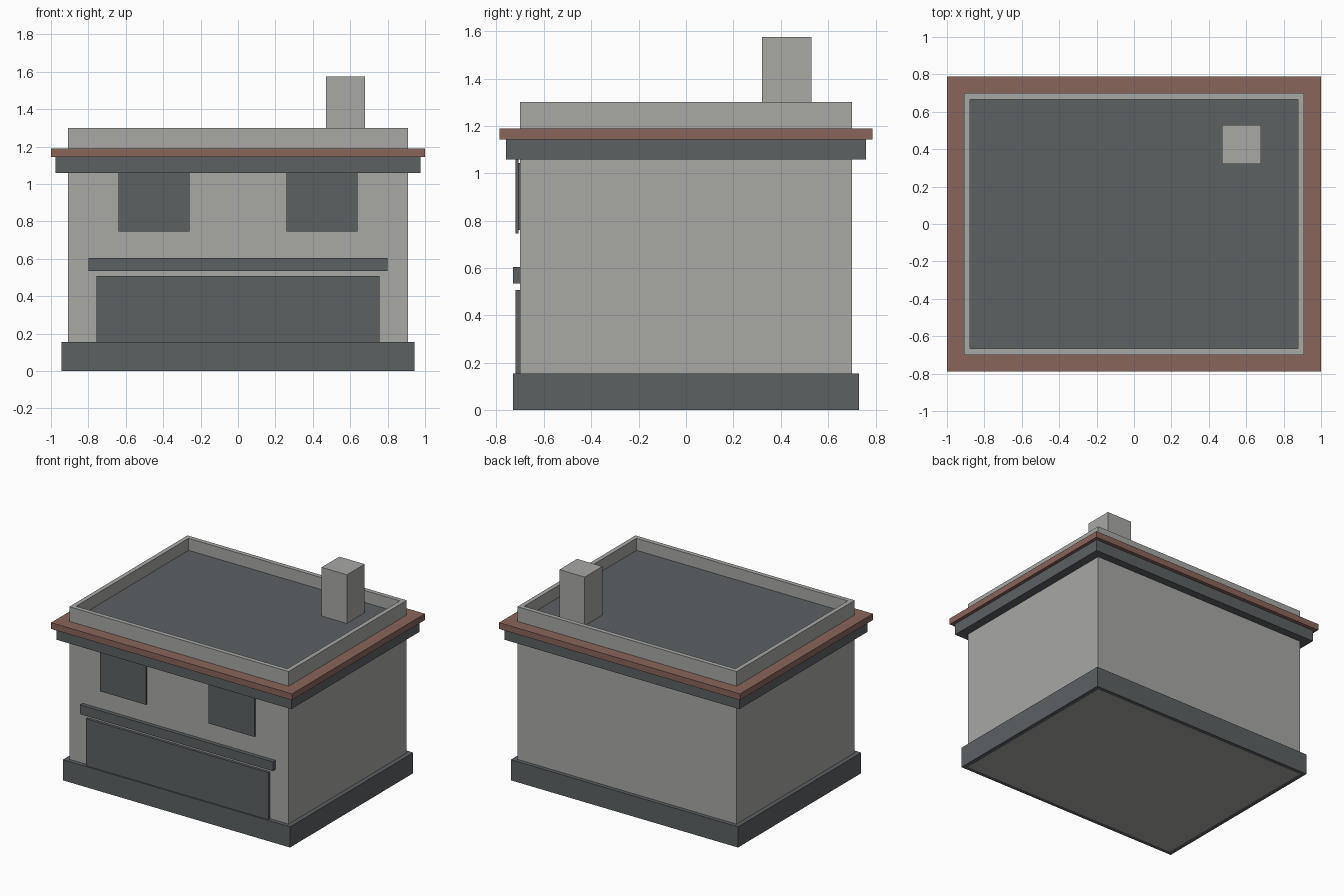
import bpy, bmesh

if "Cube" in bpy.data.objects:
    bpy.data.objects.remove(bpy.data.objects["Cube"])

def material(name, rgb):
    m = bpy.data.materials.new(name)
    m.diffuse_color = (*rgb, 1)
    m.use_nodes = True
    m.node_tree.nodes["Principled BSDF"].inputs["Base Color"].default_value = m.diffuse_color
    return m

STONE = material("light grey stone", (0.392, 0.392, 0.376))
SLATE = material("dark slate", (0.107, 0.119, 0.124))
BRICK = material("brick brown", (0.250, 0.130, 0.105))

WALL_X, WALL_Y = 0.91, 0.70

def finish(name, bm, *mats):
    bmesh.ops.recalc_face_normals(bm, faces=bm.faces)
    mesh = bpy.data.meshes.new(name)
    bm.to_mesh(mesh)
    bm.free()
    for m in mats:
        mesh.materials.append(m)
    ob = bpy.data.objects.new(name, mesh)
    bpy.context.collection.objects.link(ob)
    return ob

def box_bm(x, y, z):
    bm = bmesh.new()
    bmesh.ops.create_cube(bm, size=1)
    for v in bm.verts:
        for i, (lo, hi) in enumerate((x, y, z)):
            v.co[i] = lo if v.co[i] < 0 else hi
    return bm

def box(name, x, y, z, mat):
    return finish(name, box_bm(x, y, z), mat)

def ring(name, hx, hy, z0, z1, mat):
    """Rectangular band fitted around the walls."""
    bm = bmesh.new()
    corners = ((-1, -1), (1, -1), (1, 1), (-1, 1))
    loops = [[bm.verts.new((sx * a, sy * b, z)) for sx, sy in corners]
             for a, b, z in ((hx, hy, z0), (hx, hy, z1),
                             (WALL_X, WALL_Y, z1), (WALL_X, WALL_Y, z0))]
    for k in range(4):
        p, q = loops[k], loops[(k + 1) % 4]
        for i in range(4):
            j = (i + 1) % 4
            bm.faces.new((p[i], p[j], q[j], q[i]))
    return finish(name, bm, mat)

# Walls with a parapet and a sunken dark roof
bm = box_bm((-WALL_X, WALL_X), (-WALL_Y, WALL_Y), (0, 1.30))
bm.normal_update()
roof = max(bm.faces, key=lambda f: f.calc_center_median().z)
bmesh.ops.inset_region(bm, faces=[roof], thickness=0.047)
sides = bmesh.ops.extrude_discrete_faces(bm, faces=[roof])
floor = sides["faces"][0]
for v in floor.verts:
    v.co.z = 1.21
floor.material_index = 1
finish("walls_and_roof", bm, STONE, SLATE)

# Plinth and cornice bands
ring("plinth", 0.943, 0.73, 0, 0.155, SLATE)
ring("cornice", 0.975, 0.76, 1.058, 1.143, SLATE)
ring("coping", 1.0, 0.788, 1.143, 1.19, BRICK)

# Chimney
box("chimney", (0.47, 0.68), (0.32, 0.53), (1.21, 1.575), STONE)

# Upper windows: pane with a slightly smaller backing
for side, x in (("left", -0.45), ("right", 0.45)):
    box(f"{side}_window", (x - 0.19, x + 0.19), (-0.72, -0.706), (0.745, 1.058), SLATE)
    box(f"{side}_window_backing", (x - 0.175, x + 0.175), (-0.706, -WALL_Y), (0.76, 1.043), SLATE)

# Shop front and its lintel
box("shop_front", (-0.757, 0.757), (-0.72, -WALL_Y), (0.155, 0.508), SLATE)
box("lintel", (-0.80, 0.80), (-0.73, -WALL_Y), (0.535, 0.605), SLATE)
